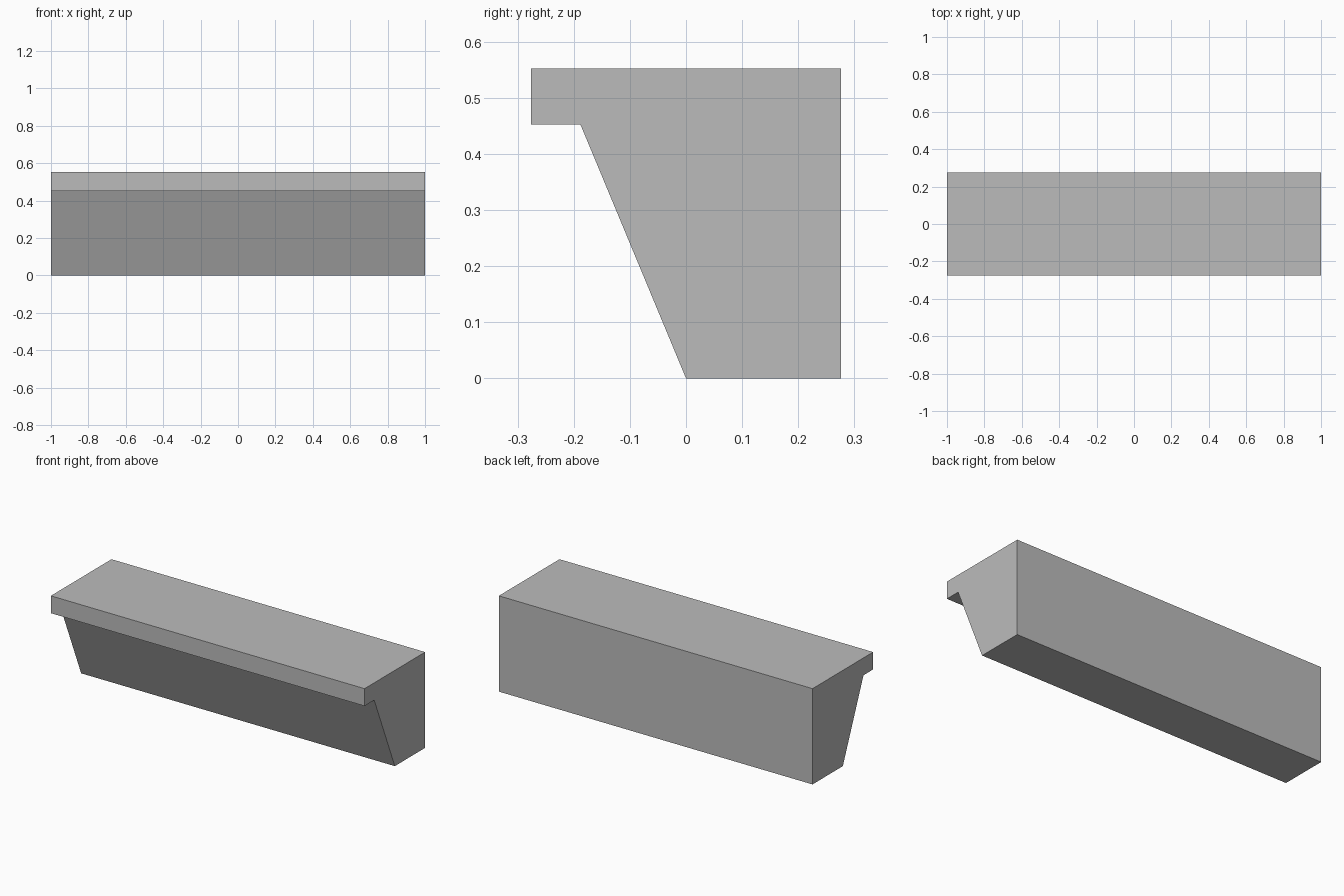
import bpy
import bmesh

cube = bpy.data.objects.get("Cube")
if cube:
    bpy.data.objects.remove(cube, do_unlink=True)

# Plain grey finish
grey = bpy.data.materials.new("plain grey")
grey.use_nodes = True
colour = (0.5, 0.5, 0.5, 1)
grey.diffuse_color = colour
grey.node_tree.nodes["Principled BSDF"].inputs["Base Color"].default_value = colour

HALF_LENGTH = 1.0
BACK, LIP = 0.276, -0.276
TOP, LIP_BOTTOM = 0.552, 0.452

# Side profile: upright back, overhanging front lip, sloping front
profile = [(0, 0), (BACK, 0), (BACK, TOP), (LIP, TOP),
           (LIP, LIP_BOTTOM), (-0.188, LIP_BOTTOM)]

# Extrude the profile along the length
bm = bmesh.new()
end = bm.faces.new([bm.verts.new((-HALF_LENGTH, y, z)) for y, z in profile])
swept = bmesh.ops.extrude_face_region(bm, geom=[end], use_keep_orig=True)
verts = [v for v in swept["geom"] if isinstance(v, bmesh.types.BMVert)]
bmesh.ops.translate(bm, verts=verts, vec=(2 * HALF_LENGTH, 0, 0))
bmesh.ops.recalc_face_normals(bm, faces=bm.faces)

mesh = bpy.data.meshes.new("counter_block")
bm.to_mesh(mesh)
bm.free()
mesh.materials.append(grey)
block = bpy.data.objects.new("counter_block", mesh)
bpy.context.collection.objects.link(block)
